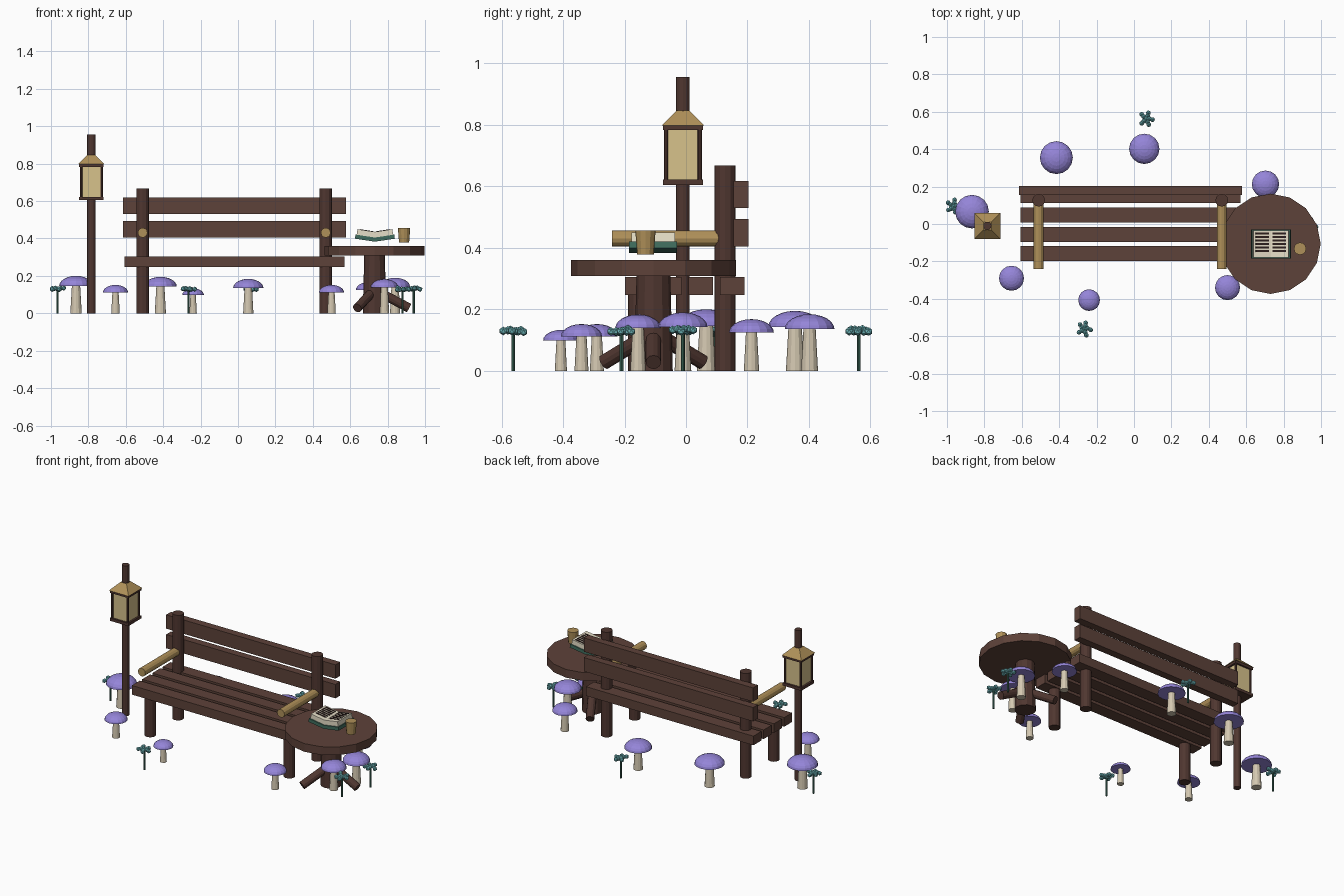
import bpy, bmesh, math, random
from mathutils import Matrix, Vector

random.seed(4)
if "Cube" in bpy.data.objects:
    bpy.data.objects.remove(bpy.data.objects["Cube"])


def material(name, r, g, b):
    m = bpy.data.materials.new(name)
    m.use_nodes = True
    m.diffuse_color = (r, g, b, 1)
    m.node_tree.nodes["Principled BSDF"].inputs["Base Color"].default_value = (r, g, b, 1)
    return m


PLANK = material("plank brown", 0.11, 0.054, 0.041)
BARK = material("bark brown", 0.08, 0.038, 0.03)
INK = material("ink", 0.025, 0.013, 0.012)
TAN = material("tan wood", 0.43, 0.28, 0.1)
GLOW = material("lantern glass", 0.68, 0.54, 0.26)
PURPLE = material("mushroom purple", 0.3, 0.235, 0.69)
CREAM = material("stem cream", 0.66, 0.58, 0.44)
PAPER = material("paper", 0.8, 0.74, 0.58)
TEAL = material("petal teal", 0.16, 0.48, 0.5)
GREEN = material("deep green", 0.05, 0.15, 0.11)


def finish(name, bm, mat):
    bmesh.ops.recalc_face_normals(bm, faces=bm.faces)
    mesh = bpy.data.meshes.new(name)
    bm.to_mesh(mesh)
    bm.free()
    mesh.materials.append(mat)
    ob = bpy.data.objects.new(name, mesh)
    bpy.context.collection.objects.link(ob)
    return ob


def box(name, mat, lo, hi, matrix=Matrix()):
    lo, hi = Vector(lo), Vector(hi)
    bm = bmesh.new()
    place = Matrix.Translation((lo + hi) / 2) @ Matrix.Diagonal((*(hi - lo), 1))
    bmesh.ops.create_cube(bm, size=1, matrix=matrix @ place)
    return finish(name, bm, mat)


def tube(name, mat, a, b, r1, r2=None, sides=12, turn=0):
    a, b = Vector(a), Vector(b)
    bm = bmesh.new()
    aim = (b - a).to_track_quat('Z', 'Y').to_matrix().to_4x4()
    place = Matrix.Translation((a + b) / 2) @ aim @ Matrix.Rotation(turn, 4, 'Z')
    bmesh.ops.create_cone(bm, cap_ends=True, segments=sides, radius1=r1,
                          radius2=r1 if r2 is None else r2,
                          depth=(b - a).length, matrix=place)
    return finish(name, bm, mat)


# Bench seat and back boards
for i in range(4):
    y = -0.158 + i * 0.103
    box(f"seat_slat_{i}", PLANK, (-0.608, y - 0.04, 0.247), (0.57, y + 0.04, 0.305))
for name, z in (("lower", 0.405), ("upper", 0.53)):
    box(f"back_board_{name}", PLANK, (-0.614, 0.155, z), (0.577, 0.203, z + 0.088))

# Bench posts, front legs and armrests
for side, x in (("right", -0.51), ("left", 0.469)):
    tube(f"back_post_{side}", BARK, (x, 0.127, 0), (x, 0.127, 0.668), 0.034)
    tube(f"front_leg_{side}", BARK, (x, -0.154, 0), (x, -0.154, 0.26), 0.034)
    tube(f"armrest_{side}", TAN, (x, -0.24, 0.431), (x, 0.115, 0.431), 0.026)

# Round table on a trunk with three roots
tx, ty = 0.73, -0.106
tube("table_top", PLANK, (tx, ty, 0.308), (tx, ty, 0.36), 0.268, sides=16)
tube("table_trunk", BARK, (tx, ty, 0), (tx, ty, 0.31), 0.063, 0.055)
for i in range(3):
    c, s = math.cos(i * math.tau / 3), math.sin(i * math.tau / 3)
    tube(f"table_root_{i}", BARK, (tx + 0.02 * c, ty + 0.02 * s, 0.115),
         (tx + 0.185 * c, ty + 0.185 * s, 0.028), 0.025)

# Mug
tube("mug", TAN, (0.888, -0.132, 0.378), (0.888, -0.132, 0.456), 0.027, 0.033)

# Open book: two tilted halves with printed lines
for side, s in (("right", -1), ("left", 1)):
    half = Matrix.Translation((0.732, -0.105, 0.383)) @ Matrix.Rotation(-s * 0.15, 4, 'Y')

    def leaf(name, mat, x0, x1, y0, y1, z0, z1):
        box(f"{name}_{side}", mat, (min(s * x0, s * x1), y0, z0),
            (max(s * x0, s * x1), y1, z1), half)
    leaf("book_cover", GREEN, 0, 0.108, -0.08, 0.076, 0, 0.022)
    leaf("book_pages", PAPER, 0.003, 0.102, -0.073, 0.07, 0.022, 0.052)
    for row in range(6):
        y = -0.04 + row * 0.019
        leaf(f"text_line_{row}", INK, 0.018, 0.09, y - 0.005, y + 0.005, 0.05, 0.054)

# Lamp post and lantern
lx, ly = -0.784, -0.01
tube("lamp_post", BARK, (lx, ly, 0), (lx, ly, 0.956), 0.022)
for name, z in (("base", 0.605), ("rim", 0.783)):
    box(f"lantern_{name}", BARK, (lx - 0.065, ly - 0.065, z), (lx + 0.065, ly + 0.065, z + 0.018))
box("lantern_glass", GLOW, (lx - 0.053, ly - 0.053, 0.62), (lx + 0.053, ly + 0.053, 0.785))
for i, (sx, sy) in enumerate(((-1, -1), (1, -1), (1, 1), (-1, 1))):
    x, y = lx + sx * 0.055, ly + sy * 0.055
    tube(f"lantern_bar_{i}", BARK, (x, y, 0.615), (x, y, 0.79), 0.007, sides=8)
tube("lantern_roof", TAN, (lx, ly, 0.798), (lx, ly, 0.846), 0.098, 0.03,
     sides=4, turn=math.pi / 4)


# Mushrooms: half-dome cap on a tapered stem
def mushroom(i, x, y, r, top):
    rim = top - 0.6 * r
    bm = bmesh.new()
    bmesh.ops.create_uvsphere(bm, u_segments=16, v_segments=12, radius=r)
    bmesh.ops.delete(bm, geom=[v for v in bm.verts if v.co.z < -0.001], context='VERTS')
    bmesh.ops.holes_fill(bm, edges=bm.edges, sides=0)
    bm.transform(Matrix.Translation((x, y, rim)) @ Matrix.Diagonal((1, 1, 0.6, 1)))
    finish(f"mushroom_cap_{i}", bm, PURPLE)
    tube(f"mushroom_stem_{i}", CREAM, (x, y, 0), (x, y, rim + 0.01), 0.34 * r, 0.24 * r)


mushrooms = [(-0.415, 0.355, 0.088, 0.195), (0.055, 0.402, 0.081, 0.184),
             (0.703, 0.213, 0.073, 0.168), (-0.866, 0.066, 0.09, 0.2),
             (-0.655, -0.29, 0.067, 0.152), (-0.24, -0.407, 0.058, 0.133),
             (0.5, -0.34, 0.067, 0.152), (0.783, -0.156, 0.074, 0.183),
             (0.84, -0.01, 0.08, 0.19)]
for i, spec in enumerate(mushrooms):
    mushroom(i, *spec)

# Clustered flowers on thin stems
flowers = [(0.065, 0.562), (-0.965, 0.095), (-0.265, -0.562), (0.94, -0.01), (0.88, -0.21)]
for i, (x, y) in enumerate(flowers):
    tube(f"flower_stem_{i}", GREEN, (x, y, 0), (x, y, 0.13), 0.006, sides=8)
    bm = bmesh.new()
    for k in range(11):
        a = k * math.tau / 5 + random.uniform(-0.2, 0.2)
        d = 0 if k == 10 else (0.034 if k < 5 else 0.018)
        z = 0.131 + random.uniform(-0.005, 0.005)
        bmesh.ops.create_icosphere(bm, subdivisions=1, radius=0.014, matrix=Matrix.Translation(
            (x + d * math.cos(a), y + d * math.sin(a), z)))
    finish(f"flower_head_{i}", bm, TEAL)
